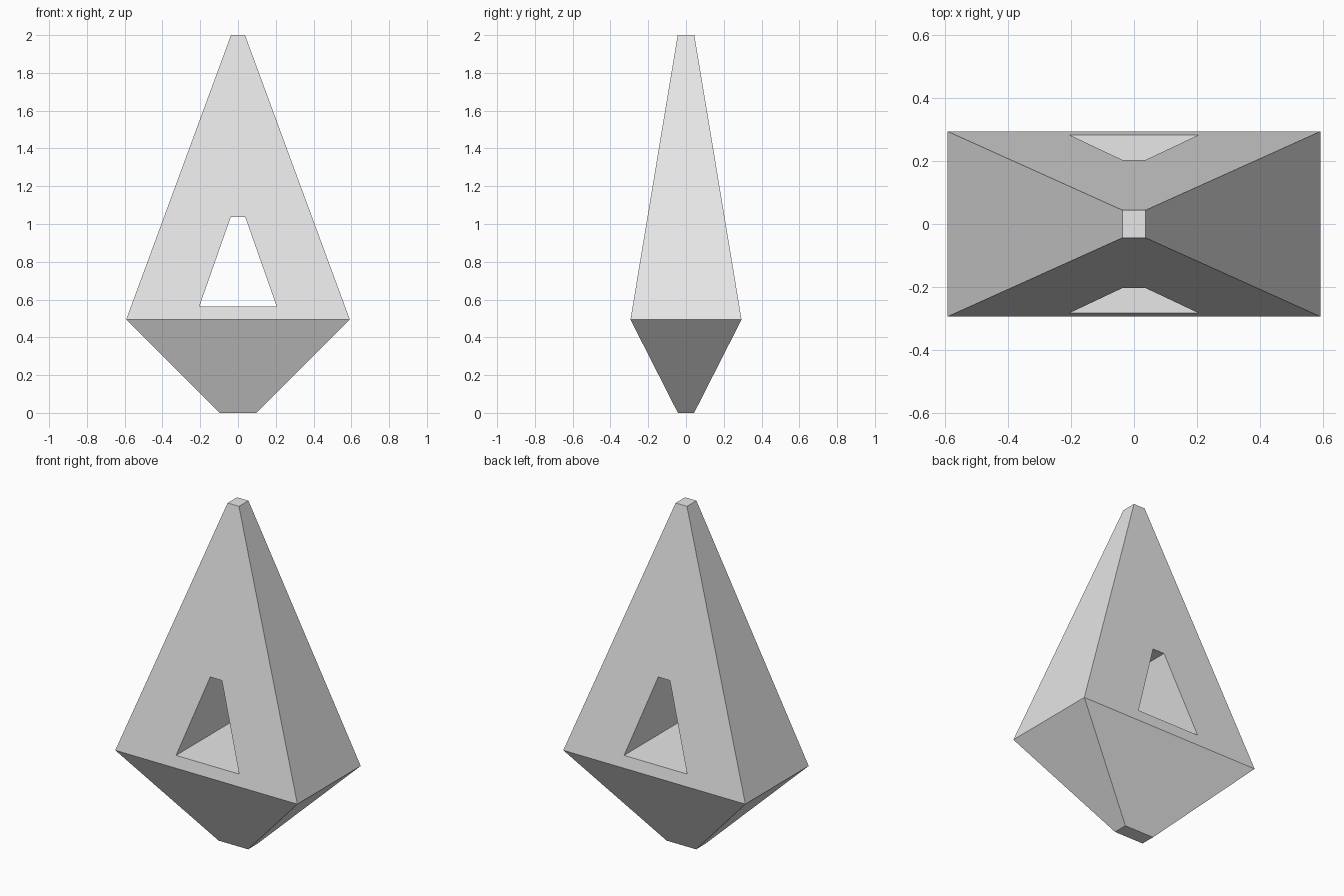
import bpy
import bmesh

default_cube = bpy.data.objects.get("Cube")
if default_cube:
    bpy.data.objects.remove(default_cube, do_unlink=True)

# Single plain grey
grey = bpy.data.materials.new("light_grey")
grey.use_nodes = True
grey.diffuse_color = (0.8, 0.8, 0.8, 1)
grey.node_tree.nodes["Principled BSDF"].inputs["Base Color"].default_value = grey.diffuse_color


def rectangle_loft(name, levels):
    """Closed solid through rectangles given as (z, half width, half depth)."""
    bm = bmesh.new()
    rings = [[bm.verts.new((sx * hx, sy * hy, z))
              for sx, sy in ((-1, -1), (1, -1), (1, 1), (-1, 1))]
             for z, hx, hy in levels]
    bm.faces.new(rings[0][::-1])
    bm.faces.new(rings[-1])
    for low, high in zip(rings, rings[1:]):
        for i in range(4):
            j = (i + 1) % 4
            bm.faces.new((low[i], low[j], high[j], high[i]))
    bmesh.ops.recalc_face_normals(bm, faces=bm.faces)
    mesh = bpy.data.meshes.new(name)
    bm.to_mesh(mesh)
    bm.free()
    mesh.materials.append(grey)
    obj = bpy.data.objects.new(name, mesh)
    bpy.context.collection.objects.link(obj)
    return obj


# Tall tapered body over a short inverted base
body = rectangle_loft("tapered_body", [
    (0, 0.096, 0.043), (0.494, 0.592, 0.294), (2, 0.037, 0.044)])

# Tapered window cut straight through from front to back
cutter = rectangle_loft("window_cutter", [(0.563, 0.205, 0.5), (1.038, 0.038, 0.5)])
cutter.hide_render = True
cut = body.modifiers.new("window", 'BOOLEAN')
cut.operation = 'DIFFERENCE'
cut.solver = 'EXACT'
cut.object = cutter
bpy.context.view_layer.objects.active = body
bpy.ops.object.modifier_apply(modifier=cut.name)
bpy.data.objects.remove(cutter, do_unlink=True)
